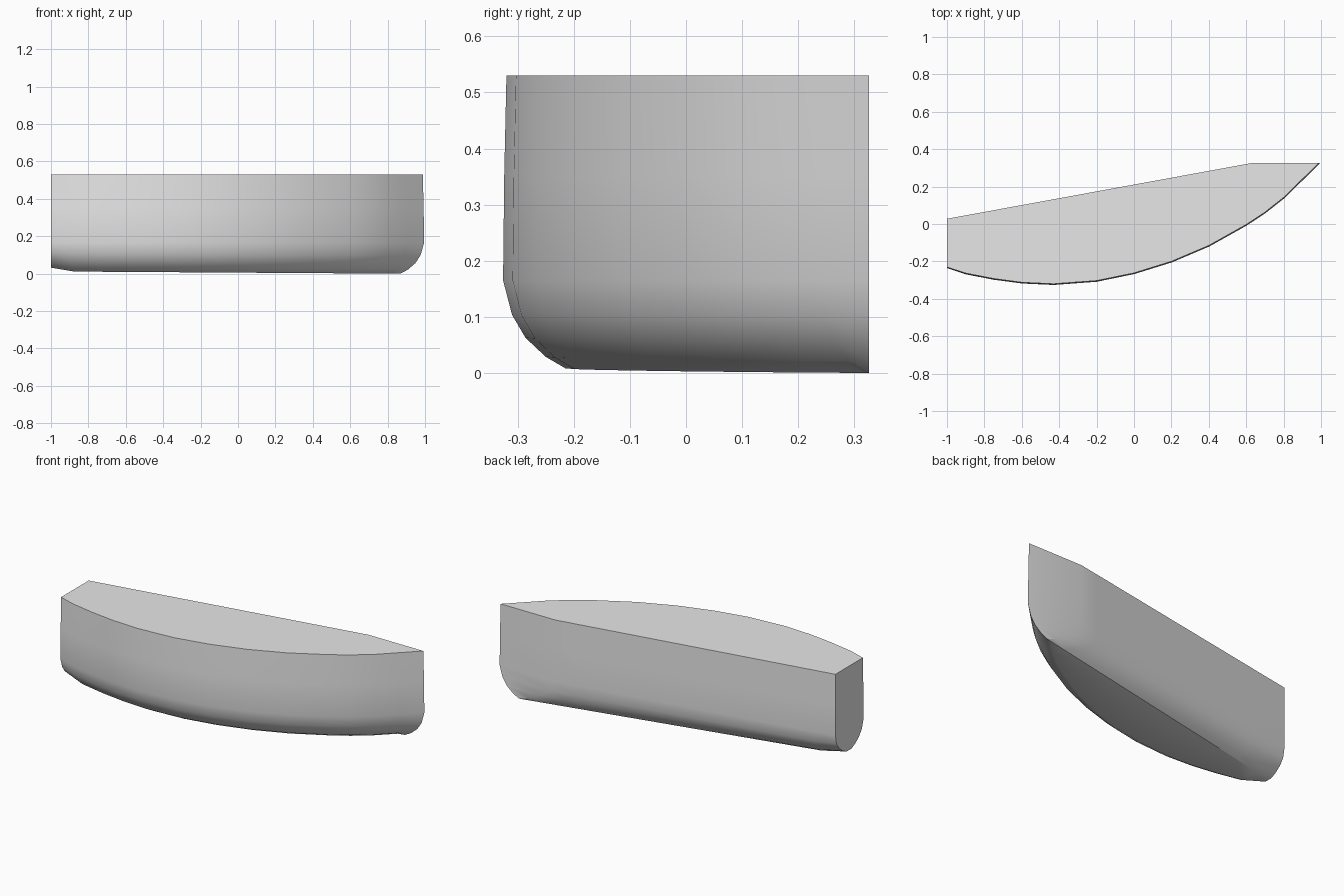
import bpy, bmesh, math
from mathutils import Vector

cube = bpy.data.objects.get("Cube")
if cube:
    bpy.data.objects.remove(cube, do_unlink=True)

grey = bpy.data.materials.new("plain grey")
grey.use_nodes = True
grey.diffuse_color = (0.8, 0.8, 0.8, 1)
grey.node_tree.nodes["Principled BSDF"].inputs["Base Color"].default_value = (0.8, 0.8, 0.8, 1)

# Plan of the curved front side, from the cut end to the pointed end
PLAN = [(-1, -.23), (-.9, -.263), (-.75, -.292), (-.6, -.312), (-.43, -.32),
        (-.2, -.303), (0, -.262), (.2, -.2), (.4, -.115), (.6, -.003),
        (.7, .063), (.8, .142), (.9, .24), (.988, .326)]
BACK_Y = .326
# Height, inward offset and where the slanted back meets the straight back
LEVELS = [(.53, 0, .63), (.35, -.004, .63), (.165, -.006, .63),
          (.105, .010, .66), (.065, .034, .72), (.032, .07, .8), (.012, .105, .87)]


def front_point(i, inset):
    """Plan point moved inward, kept on the flat end planes."""
    p = Vector(PLAN[i])
    a = Vector(PLAN[max(i - 1, 0)])
    b = Vector(PLAN[min(i + 1, len(PLAN) - 1)])
    t = (b - a).normalized()
    if i == 0:
        return Vector((-1, p.y + inset))
    if i == len(PLAN) - 1:
        return Vector((p.x - inset / t.y * .8, BACK_Y))
    return p + Vector((-t.y, t.x)) * inset


def height(z, x):
    """The underside slopes gently and lifts at the cut end."""
    if z > .15:
        return z
    k = (.165 - z) / .153
    lift = .02 * max(0, (-.88 - x) / .12)
    return max(0, z + k * (lift - .0065 * (x + 1)))


bm = bmesh.new()
n = len(PLAN)
fronts, backs = [], []
for z, inset, corner in LEVELS:
    fr, bk = [], []
    start = Vector((-1, .028 - max(inset, 0)))
    end = Vector((corner, BACK_Y))
    for i in range(n):
        p = front_point(i, inset)
        q = start.lerp(end, i / (n - 1))
        fr.append(bm.verts.new((p.x, p.y, height(z, p.x))))
        bk.append(bm.verts.new((q.x, q.y, height(z, q.x))))
    fronts.append(fr)
    backs.append(bk)

# Side walls, cut end and straight back
for k in range(len(LEVELS) - 1):
    rings = [fronts[k] + backs[k][::-1], fronts[k + 1] + backs[k + 1][::-1]]
    for i in range(2 * n):
        j = (i + 1) % (2 * n)
        bm.faces.new((rings[0][i], rings[1][i], rings[1][j], rings[0][j]))
# Flat top and strip-built underside
bm.faces.new(fronts[0] + backs[0][::-1])
for i in range(n - 1):
    bm.faces.new((fronts[-1][i], backs[-1][i], backs[-1][i + 1], fronts[-1][i + 1]))

bmesh.ops.remove_doubles(bm, verts=bm.verts, dist=.0005)
bmesh.ops.recalc_face_normals(bm, faces=bm.faces)
mesh = bpy.data.meshes.new("curved_hull")
bm.to_mesh(mesh)
bm.free()
mesh.materials.append(grey)
hull = bpy.data.objects.new("curved_hull", mesh)
bpy.context.collection.objects.link(hull)

bpy.ops.object.select_all(action='DESELECT')
hull.select_set(True)
bpy.context.view_layer.objects.active = hull
bpy.ops.object.shade_smooth_by_angle(angle=math.radians(32))
